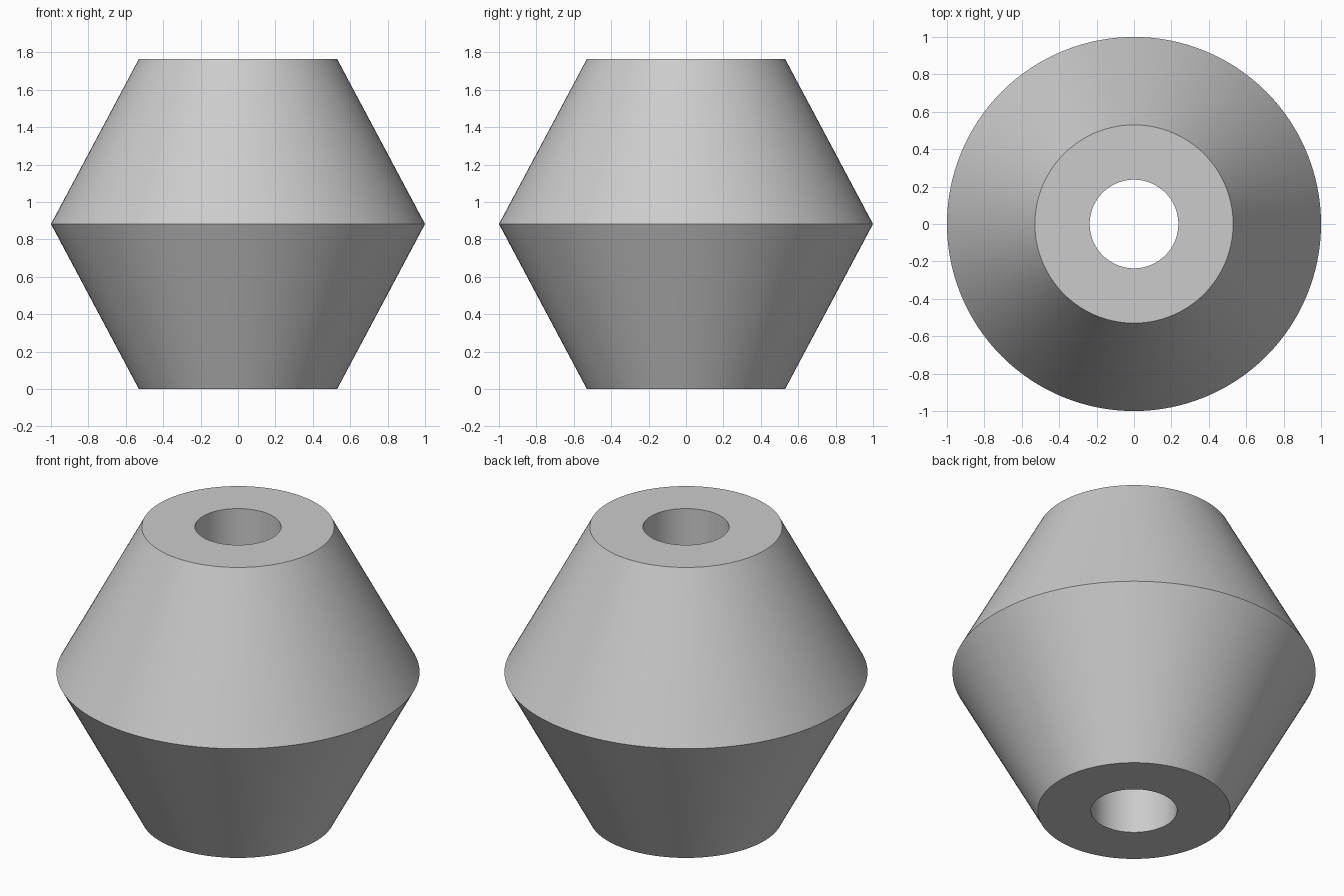
import bpy
import bmesh
import math

SEGMENTS = 128
OUTER, RIM, BORE = 1.0, 0.53, 0.237
HEIGHT = 1.765

cube = bpy.data.objects.get("Cube")
if cube:
    bpy.data.objects.remove(cube, do_unlink=True)

# Plain grey material
grey = bpy.data.materials.new("light grey")
grey.use_nodes = True
colour = (0.6, 0.6, 0.6, 1)
grey.diffuse_color = colour
grey.node_tree.nodes["Principled BSDF"].inputs["Base Color"].default_value = colour

# Closed cross-section: bore, flat ends and the double cone
profile = [(BORE, 0), (RIM, 0), (OUTER, HEIGHT / 2), (RIM, HEIGHT), (BORE, HEIGHT)]

# Revolve the cross-section around z
bm = bmesh.new()
rings = []
for i in range(SEGMENTS):
    a = 2 * math.pi * i / SEGMENTS
    rings.append([bm.verts.new((r * math.cos(a), r * math.sin(a), z)) for r, z in profile])
for i, ring in enumerate(rings):
    following = rings[(i + 1) % SEGMENTS]
    for j in range(len(profile)):
        k = (j + 1) % len(profile)
        bm.faces.new((ring[j], following[j], following[k], ring[k]))
bmesh.ops.recalc_face_normals(bm, faces=bm.faces)

mesh = bpy.data.meshes.new("bored_double_cone")
bm.to_mesh(mesh)
bm.free()
mesh.materials.append(grey)
body = bpy.data.objects.new("bored_double_cone", mesh)
bpy.context.collection.objects.link(body)

# Smooth round walls, sharp rims
bpy.ops.object.select_all(action='DESELECT')
body.select_set(True)
bpy.context.view_layer.objects.active = body
bpy.ops.object.shade_smooth_by_angle(angle=math.radians(30))
